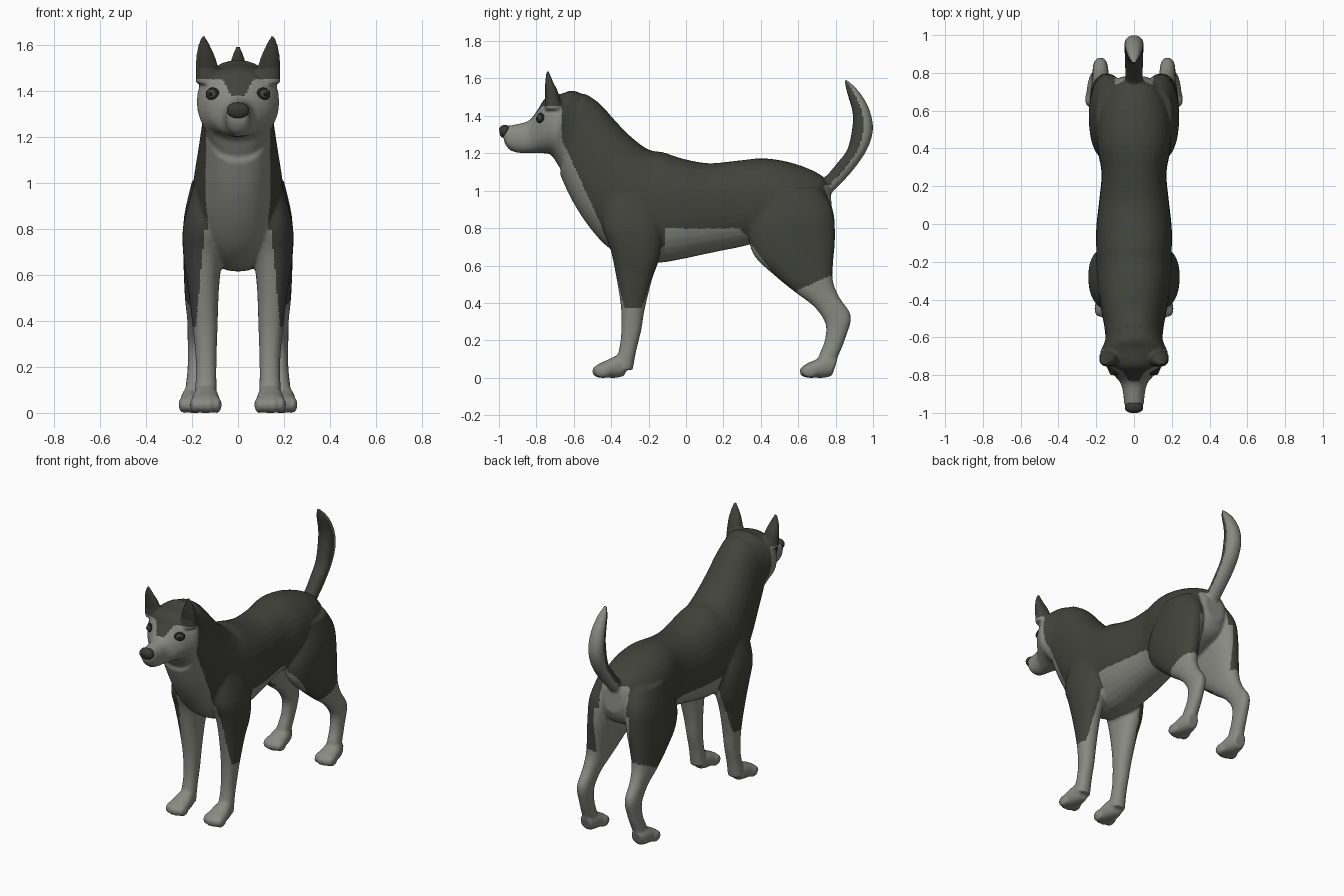
import bpy, bmesh, math
from mathutils import Vector

cube = bpy.data.objects.get("Cube")
if cube:
    bpy.data.objects.remove(cube, do_unlink=True)


def material(name, colour):
    mat = bpy.data.materials.new(name)
    mat.use_nodes = True
    mat.diffuse_color = (*colour, 1)
    mat.node_tree.nodes["Principled BSDF"].inputs["Base Color"].default_value = (*colour, 1)
    return mat


dark_fur = material("dark fur", (0.055, 0.055, 0.045))
light_fur = material("light fur", (0.25, 0.255, 0.225))
ear_inner = material("inner ear", (0.035, 0.035, 0.03))
nose_skin = material("nose leather", (0.04, 0.04, 0.034))
eye_brown = material("eye", (0.06, 0.06, 0.052))
black = material("pupil and eyelid black", (0.012, 0.012, 0.01))


def spline(a, b, c, d, t):
    """Smooth blend between ring b and ring c."""
    return [0.5 * (2 * q + (r - p) * t + (2 * p - 5 * q + 4 * r - s) * t * t
                   + (3 * q - p - 3 * r + s) * t ** 3) for p, q, r, s in zip(a, b, c, d)]


def loft(bm, rings, mirror=False, sides=32, steps=4, power=0.9):
    """Rings are (y, z of one edge, y, z of the opposite edge, half width, centre x)."""
    rings = [tuple(r) + (0,) * (6 - len(r)) for r in rings]
    padded = [rings[0]] + rings + [rings[-1]]
    fine = [spline(*padded[i:i + 4], k / steps)
            for i in range(len(rings) - 1) for k in range(steps)] + [rings[-1]]

    def bend(v):
        return math.copysign(abs(v) ** power, v)

    for side in ((1, -1) if mirror else (1,)):
        loops = []
        for y1, z1, y2, z2, w, cx in fine:
            loop = []
            for k in range(sides):
                angle = math.tau * k / sides
                c, s = bend(math.cos(angle)), bend(math.sin(angle))
                loop.append(bm.verts.new((side * (cx + w * c),
                                          (y1 + y2) / 2 + (y1 - y2) / 2 * s,
                                          (z1 + z2) / 2 + (z1 - z2) / 2 * s)))
            loops.append(loop)
        for lower, upper in zip(loops, loops[1:]):
            for k in range(sides):
                n = (k + 1) % sides
                bm.faces.new((lower[k], lower[n], upper[n], upper[k]))
        bm.faces.new(loops[0])
        bm.faces.new(loops[-1])


def ball(bm, centre, size):
    made = bmesh.ops.create_uvsphere(bm, u_segments=20, v_segments=12, radius=1)["verts"]
    bmesh.ops.scale(bm, vec=size, verts=made)
    bmesh.ops.translate(bm, vec=centre, verts=made)


def finish(bm, name, mats):
    bmesh.ops.recalc_face_normals(bm, faces=bm.faces)
    mesh = bpy.data.meshes.new(name)
    bm.to_mesh(mesh)
    bm.free()
    for mat in mats:
        mesh.materials.append(mat)
    obj = bpy.data.objects.new(name, mesh)
    bpy.context.collection.objects.link(obj)
    bpy.context.view_layer.objects.active = obj
    return obj


skin = bmesh.new()

# Torso and neck, rump to nape
torso = [(.77, 1.02, .785, .85, .07), (.72, 1.085, .73, .76, .14), (.58, 1.145, .56, .7, .195),
         (.42, 1.173, .4, .72, .195), (.27, 1.16, .27, .695, .172), (.12, 1.147, .12, .665, .185),
         (-.02, 1.172, -.02, .635, .2), (-.12, 1.205, -.15, .615, .2), (-.2, 1.22, -.3, .63, .2),
         (-.29, 1.285, -.42, .7, .19), (-.37, 1.365, -.52, .81, .175),
         (-.46, 1.465, -.61, .95, .158), (-.54, 1.52, -.675, 1.09, .15)]
loft(skin, torso)

# Head and muzzle
head = [(-.5, 1.49, -.62, 1.05, .14), (-.6, 1.535, -.68, 1.13, .16), (-.66, 1.52, -.72, 1.19, .18),
        (-.75, 1.495, -.765, 1.2, .145), (-.795, 1.43, -.81, 1.2, .105),
        (-.84, 1.375, -.85, 1.2, .07), (-.91, 1.355, -.9, 1.203, .056),
        (-.96, 1.345, -.945, 1.22, .052), (-.985, 1.33, -.97, 1.255, .036)]
loft(skin, head)

# Ears
ears = [(-.755, 1.43, -.66, 1.44, .057, .128), (-.755, 1.53, -.685, 1.53, .045, .138),
        (-.752, 1.59, -.712, 1.585, .03, .146), (-.745, 1.645, -.735, 1.645, .008, .151)]
loft(skin, ears, mirror=True)

# Front legs
foreleg = [(-.44, 1, -.2, 1, .08, .11), (-.45, .82, -.13, .82, .095, .143),
           (-.405, .69, -.14, .65, .084, .153), (-.375, .55, -.18, .53, .067, .15),
           (-.348, .38, -.22, .37, .054, .143), (-.346, .25, -.24, .25, .046, .139),
           (-.358, .15, -.265, .15, .045, .139), (-.39, .05, -.285, .04, .05, .14)]
loft(skin, foreleg, mirror=True)

# Hind legs
hindleg = [(.42, 1, .72, 1.02, .1, .1), (.34, .8, .785, .9, .105, .13),
           (.36, .66, .797, .75, .093, .145), (.47, .55, .787, .62, .075, .16),
           (.58, .46, .785, .52, .06, .17), (.685, .38, .82, .43, .046, .175),
           (.745, .29, .882, .33, .041, .178), (.742, .2, .852, .21, .039, .18),
           (.715, .13, .82, .13, .041, .185), (.69, .05, .78, .04, .045, .19)]
loft(skin, hindleg, mirror=True)

# Paws, each with four toes
for toe_y, paw_x in ((-.51, .14), (.6, .19)):
    paw = [(.025, .06, .02, .01, .045), (.05, .078, .05, 0, .06), (.09, .095, .09, 0, .062),
           (.15, .12, .14, 0, .055), (.21, .1, .18, .01, .04)]
    loft(skin, [(toe_y + a, b, toe_y + c, d, w, paw_x) for a, b, c, d, w in paw], mirror=True)
    for side in (1, -1):
        for step in (-1.5, -.5, .5, 1.5):
            ball(skin, (side * paw_x + step * .032, toe_y + .045 + abs(step) * .012, .035),
                 (.021, .045, .036))

# Tail
tail = [(.7, 1.04, .73, .93, .05), (.755, 1.085, .79, 1, .045), (.81, 1.15, .885, 1.1, .048),
        (.862, 1.22, .968, 1.22, .05), (.888, 1.33, 1, 1.33, .052), (.89, 1.42, .978, 1.44, .047),
        (.862, 1.52, .925, 1.53, .033), (.845, 1.59, .86, 1.595, .01)]
loft(skin, tail)

# Fuse everything into one smooth coat
dog = finish(skin, "dog_body", (dark_fur, light_fur, ear_inner))
fuse = dog.modifiers.new("fuse", "REMESH")
fuse.mode = "VOXEL"
fuse.voxel_size = .009
soften = dog.modifiers.new("soften", "SMOOTH")
soften.factor = .5
soften.iterations = 5
for modifier in ("fuse", "soften"):
    bpy.ops.object.modifier_apply(modifier=modifier)


def coat(p, n):
    """Material slot for a point on the coat."""
    x, y, z = abs(p.x), p.y, p.z
    if y < -.65 and z > 1.5 and x > .08:
        return 2 if n.y < -.7 else 0                       # ears
    if y > .78 and z > 1.03:
        return int(n.y > .05)                              # tail
    if y < -.6 and z > 1.27:
        peak = z > 1.38 and x < .03 + (z - 1.38) * .5
        return int(y < -.665 and z < 1.45 and not peak)    # face mask
    inner = .145 + max(0, .8 - z) * .09
    if y < -.11:
        bib = y < -.4 - (z - .7) * .46 and x < .145 + max(0, z - 1.1) * .5
        return int(z < .37 or bib or (z < .8 and x < inner))
    if y < .285 + (.8 - z) * .75:
        return int(z < .8)                                 # belly
    rump = y > .74 and z < 1.03 and x < .1
    return int(z < .46 + (y - .58) * .45 or rump or (z < .85 and x < .13))


for face in dog.data.polygons:
    face.material_index = coat(face.center, face.normal)
dog.data.shade_smooth()

# Nose
bm = bmesh.new()
loft(bm, [(-.945, 1.345, -.95, 1.3, .035), (-.965, 1.352, -.965, 1.285, .048),
          (-.988, 1.346, -.985, 1.285, .044), (-1, 1.33, -.995, 1.3, .026)])
finish(bm, "nose", [nose_skin]).data.shade_smooth()

# Eyes: dark lid, iris and pupil nested along the gaze
gaze = Vector((.55, -.83, .05)).normalized()
for side, label in ((1, "left"), (-1, "right")):
    look = Vector((gaze.x * side, gaze.y, gaze.z))
    for part, mat, radius, depth, shift in (("eyelid", black, .034, .016, 0),
                                            ("eye", eye_brown, .026, .018, .003),
                                            ("pupil", black, .012, .008, .016)):
        bm = bmesh.new()
        ball(bm, (0, 0, 0), (radius, radius * .85, depth))
        obj = finish(bm, f"{label}_{part}", [mat])
        obj.rotation_euler = look.to_track_quat("Z", "Y").to_euler()
        obj.location = Vector((side * .11, -.778, 1.387)) + look * shift
        obj.data.shade_smooth()
